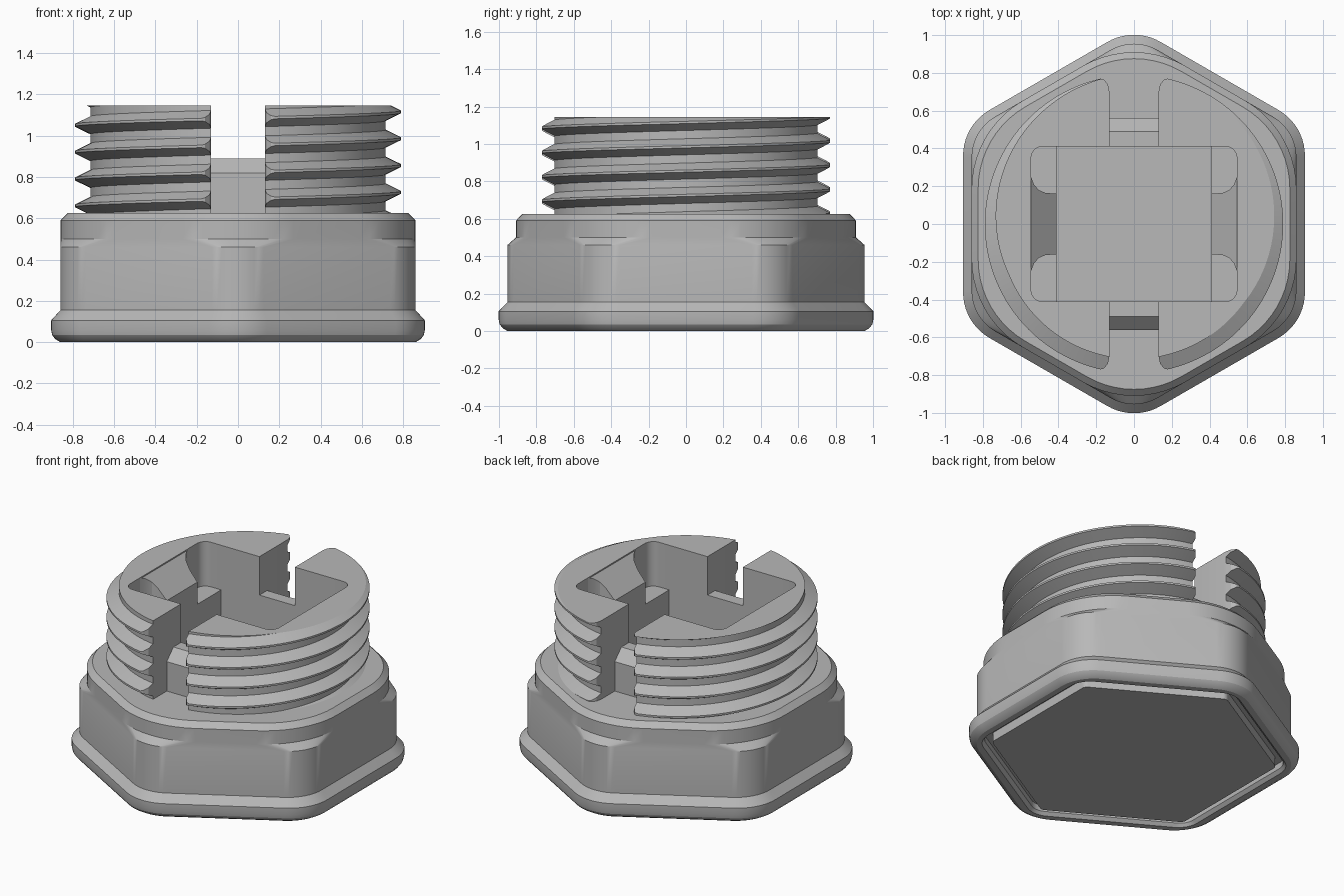
import bpy, bmesh
from math import sin, cos, pi, radians
from mathutils import Matrix

if "Cube" in bpy.data.objects:
    bpy.data.objects.remove(bpy.data.objects["Cube"])

grey = bpy.data.materials.new("plain_grey")
grey.use_nodes = True
COLOUR = (0.48, 0.48, 0.48, 1)
grey.diffuse_color = COLOUR
grey.node_tree.nodes["Principled BSDF"].inputs["Base Color"].default_value = COLOUR

TOP, SHOULDER = 1.145, 0.625


def make(name, bm):
    bmesh.ops.recalc_face_normals(bm, faces=bm.faces[:])
    mesh = bpy.data.meshes.new(name)
    bm.to_mesh(mesh)
    bm.free()
    ob = bpy.data.objects.new(name, mesh)
    bpy.context.collection.objects.link(ob)
    mesh.materials.append(grey)
    return ob


def loft(name, rings):
    """Closed skin through rings that all have the same number of points."""
    bm = bmesh.new()
    rows = [[bm.verts.new(p) for p in ring] for ring in rings]
    n = len(rows[0])
    for a, b in zip(rows, rows[1:]):
        for i in range(n):
            k = (i + 1) % n
            bm.faces.new((a[i], a[k], b[k], b[i]))
    bm.faces.new(rows[0][::-1])
    bm.faces.new(rows[-1])
    return make(name, bm)


def prism(name, pts, z0, top):
    """Extrude a plan; top is a height or a function of x."""
    height = top if callable(top) else lambda x: top
    return loft(name, [[(x, y, z0) for x, y in pts],
                       [(x, y, height(x)) for x, y in pts]])


def arc_corners(centres, r, steps, span):
    """Rounded polygon from (centre x, centre y, facing angle)."""
    return [(cx + r * cos(a + span * (s / steps - 0.5)),
             cy + r * sin(a + span * (s / steps - 0.5)))
            for cx, cy, a in centres for s in range(steps + 1)]


def hexagon(apothem, r, z):
    d = (apothem - r) / cos(pi / 6)
    angles = [pi / 6 + k * pi / 3 for k in range(6)]
    pts = arc_corners([(d * cos(a), d * sin(a), a) for a in angles], r, 10, pi / 3)
    return [(x, y, z) for x, y in pts]


def rounded_rect(hx, hy, r):
    signs = ((1, 1), (-1, 1), (-1, -1), (1, -1))
    return arc_corners([(sx * (hx - r), sy * (hy - r), pi / 4 + k * pi / 2)
                        for k, (sx, sy) in enumerate(signs)], r, 6, pi / 2)


def cut(ob, cutter):
    mod = ob.modifiers.new("cut", 'BOOLEAN')
    mod.operation, mod.solver, mod.object = 'DIFFERENCE', 'EXACT', cutter
    bpy.context.view_layer.objects.active = ob
    bpy.ops.object.modifier_apply(modifier=mod.name)


def screw(name, root, crest, pitch, first, turns, n=128):
    """Solid right-handed screw; its ends are trimmed or buried."""
    shape = ((-0.043, root), (-0.006, crest), (0.006, crest), (0.043, root))
    bm = bmesh.new()
    cols = []
    for i in range(n):
        a = 2 * pi * i / n
        cols.append([bm.verts.new((r * cos(a), r * sin(a),
                                   first + pitch * (t + i / n) + dz))
                     for t in range(turns) for dz, r in shape])
    m = len(cols[0])
    for i in range(n - 1):
        for j in range(m - 1):
            bm.faces.new((cols[i][j], cols[i + 1][j], cols[i + 1][j + 1], cols[i][j + 1]))
    first_col, last_col = cols[0], cols[-1]
    for j in range(m - 5):
        bm.faces.new((last_col[j], first_col[j + 4], first_col[j + 5], last_col[j + 1]))
    # fan caps follow the helical rim and its step
    low = [c[0] for c in cols] + first_col[4:0:-1]
    high = [c[-1] for c in cols] + last_col[-2:-6:-1]
    for rim in (low, high):
        z = sum(v.co.z for v in rim) / len(rim)
        hub = bm.verts.new((0, 0, z))
        for k, v in enumerate(rim):
            bm.faces.new((hub, v, rim[(k + 1) % len(rim)]))
    return make(name, bm)


# Hexagonal body: base plate, groove, flange, relieved corners, chamfered top
body = loft("hex_body", [hexagon(*row) for row in (
    (0.75, 0.04, 0.0), (0.75, 0.04, 0.06), (0.80, 0.10, 0.06),
    (0.80, 0.10, 0.02), (0.82, 0.15, 0.0), (0.86, 0.25, 0.0),
    (0.885, 0.27, 0.015), (0.90, 0.28, 0.035), (0.905, 0.28, 0.06),
    (0.905, 0.28, 0.105), (0.86, 0.25, 0.155), (0.86, 0.25, 0.46),
    (0.86, 0.54, 0.50), (0.86, 0.54, 0.59), (0.825, 0.50, SHOULDER))])

# Threaded neck
neck = screw("threaded_neck", 0.715, 0.79, 0.13, 0.465, 7)

# Cutters: top trim, cross slot with flared mouths, stepped pocket
side = [(0.13, 0.70), (0.138, 0.74), (0.16, 0.765), (0.20, 0.775), (0.20, 1.0)]
slot_plan = ([(x, y) for x, y in side] + [(-x, y) for x, y in side[::-1]]
             + [(-x, -y) for x, y in side] + [(x, -y) for x, y in side[::-1]])
trim = prism("trim_cutter", rounded_rect(1.2, 1.2, 0.1), TOP, 2)
slot = prism("slot_cutter", slot_plan, 0.6, 2)
wide = prism("pocket_cutter", rounded_rect(0.545, 0.41, 0.06), 0.85, 2)
deep = prism("deep_pocket_cutter", [(-.41, -.41), (.41, -.41), (.41, .41), (-.41, .41)], 0.3, 2)
for cutter in (trim, deep, wide, slot):
    cut(neck, cutter)
cut(body, deep)
for cutter in (trim, slot, wide, deep):
    bpy.data.objects.remove(cutter)

parts = [body, neck]

# Sloped side tabs inside the pocket
tab = [(0.41, 0.16), (0.47, 0.165), (0.505, 0.18), (0.53, 0.21), (0.545, 0.25), (0.56, 0.25)]
for s, label in ((1, "left"), (-1, "right")):
    plan = [(s * x, y) for x, y in tab] + [(s * x, -y) for x, y in tab[::-1]]
    parts.append(prism(label + "_tab", plan, 0.84,
                       lambda x: TOP - max(0, 0.545 - abs(x)) * 1.1))

# Low chamfered walls across the slot
to_side = Matrix(((0, 0, 1), (1, 0, 0), (0, 1, 0))).to_4x4()
for s, label in ((-1, "front"), (1, "back")):
    profile = [(0.41, 0.6), (0.56, 0.6), (0.56, 0.82), (0.49, 0.89), (0.41, 0.89)]
    wall = prism(label + "_slot_wall", [(s * y, z) for y, z in profile], -0.135, 0.135)
    wall.data.transform(to_side)
    parts.append(wall)

# Smooth shading with crisp edges
bpy.ops.object.select_all(action='DESELECT')
for ob in parts:
    ob.select_set(True)
bpy.context.view_layer.objects.active = body
bpy.ops.object.shade_smooth_by_angle(angle=radians(25))
